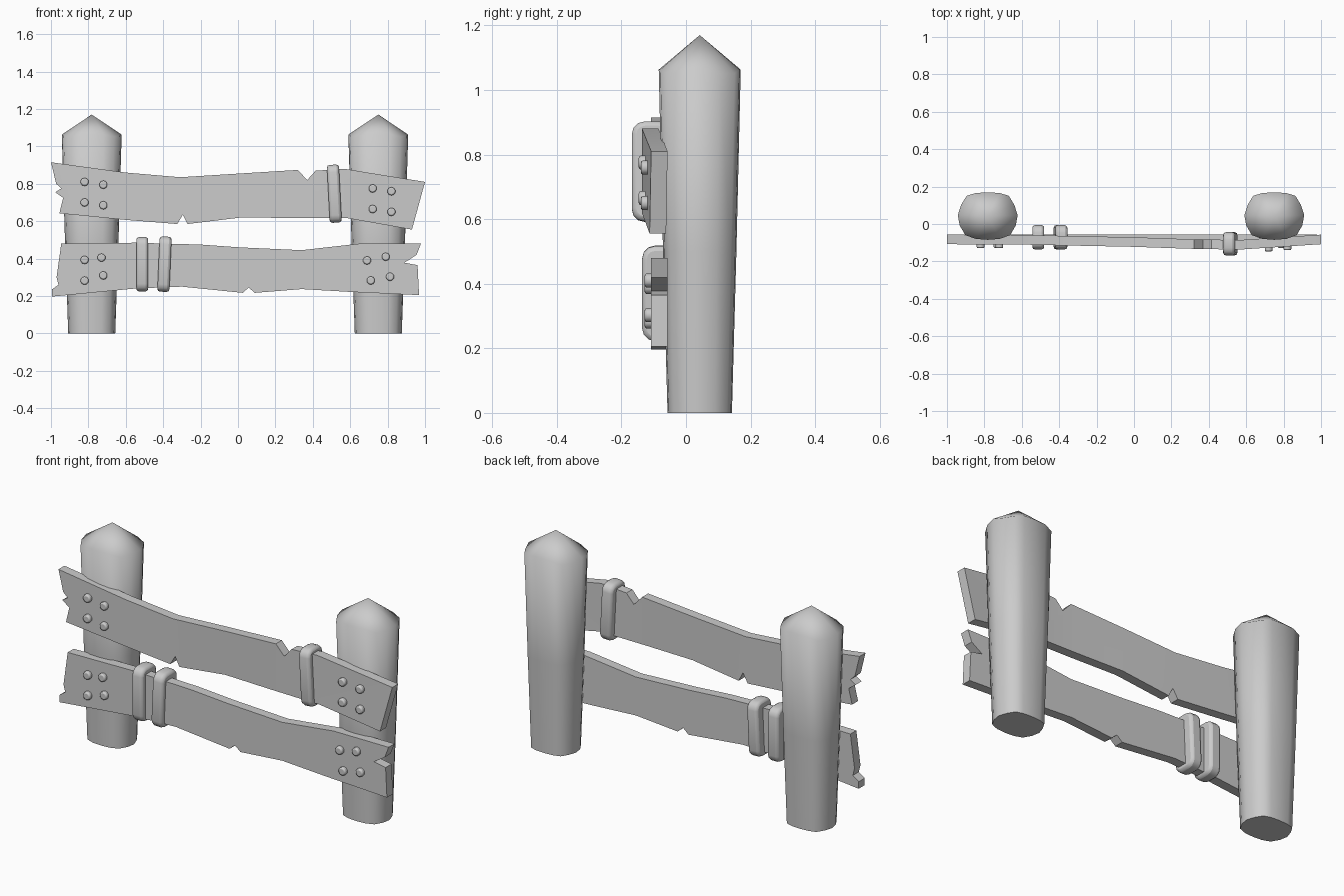
import bpy, bmesh
from math import radians
from mathutils import Vector, Matrix

if "Cube" in bpy.data.objects:
    bpy.data.objects.remove(bpy.data.objects["Cube"])


def finish(bm, name, angle=30, bevel=0, segments=1):
    bmesh.ops.recalc_face_normals(bm, faces=bm.faces[:])
    me = bpy.data.meshes.new(name)
    bm.to_mesh(me)
    bm.free()
    ob = bpy.data.objects.new(name, me)
    bpy.context.collection.objects.link(ob)
    bpy.ops.object.select_all(action='DESELECT')
    bpy.context.view_layer.objects.active = ob
    ob.select_set(True)
    if bevel:
        m = ob.modifiers.new("Bevel", 'BEVEL')
        m.width, m.segments = bevel, segments
        m.limit_method, m.angle_limit = 'ANGLE', radians(50)
    bpy.ops.object.shade_smooth_by_angle(angle=radians(angle))
    return ob


# Half cross-section of a post at its widest, mirrored in x: (x, y, rim drop)
HALF = [(0, .127, 0), (.065, .123, 0), (.113, .108, .012), (.142, .06, .012), (.16, .005, 0),
        (.15, -.05, .006), (.12, -.102, .012), (.065, -.122, 0), (0, -.127, 0)]
SECTION = HALF + [(-x, y, d) for x, y, d in HALF[-2:0:-1]]


def post(name, cx):
    bm = bmesh.new()
    cy = .0425
    rings = []
    for z, sc, drop in ((0, .785, 0), (.5, .895, 0), (1.063, 1, 1)):
        rings.append([bm.verts.new((cx + x * sc, cy + y * sc, z - d * drop)) for x, y, d in SECTION])
    n = len(SECTION)
    for a, b in zip(rings, rings[1:]):
        for i in range(n):
            bm.faces.new((a[i], a[(i + 1) % n], b[(i + 1) % n], b[i]))
    bm.faces.new(rings[0])
    tip = bm.verts.new((cx, cy, 1.17))
    for i in range(n):
        bm.faces.new((rings[-1][i], rings[-1][(i + 1) % n], tip))
    return finish(bm, name, 60)


post("left_post", -.782)
post("right_post", .75)


def offset(x, bend):
    for (x0, y0), (x1, y1) in zip(bend, bend[1:]):
        if x <= x1:
            return y0 + (y1 - y0) * (x - x0) / (x1 - x0)
    return bend[-1][1]


def plank(name, outline, bend):
    bm = bmesh.new()
    bm.faces.new([bm.verts.new((x, -.108, z)) for x, z in outline])
    # cut lines where the plank bends
    for x, _ in bend[1:-1]:
        bmesh.ops.bisect_plane(bm, geom=bm.verts[:] + bm.edges[:] + bm.faces[:], dist=1e-4,
                               plane_co=(x, 0, 0), plane_no=(1, 0, 0))
    ext = bmesh.ops.extrude_face_region(bm, geom=bm.faces[:], use_keep_orig=True)
    for v in ext["geom"]:
        if isinstance(v, bmesh.types.BMVert):
            v.co.y += .051
    for v in bm.verts:
        v.co.y += offset(v.co.x, bend)
    return finish(bm, name, 25)


UPPER_BEND = [(-1, 0), (-.6, -.002), (0, -.014), (.29, -.024), (.56, -.029), (1, 0)]
LOWER_BEND = [(-1, 0), (1, 0)]
plank("upper_plank",
      [(-1, .915), (-.6, .86), (-.31, .835), (.01, .855), (.32, .874), (.37, .82), (.415, .87),
       (.57, .88), (1, .81), (.93, .555), (.58, .617), (.01, .619), (-.27, .585), (-.295, .635),
       (-.325, .585), (-.6, .607), (-.955, .642), (-.935, .725), (-.977, .755), (-.945, .775),
       (-.972, .80)], UPPER_BEND)
plank("lower_plank",
      [(-.945, .48), (-.55, .485), (-.2, .475), (.01, .46), (.34, .445), (.65, .48), (.978, .48),
       (.955, .42), (.89, .378), (.96, .365), (.968, .205), (.6, .222), (.34, .237), (.09, .217),
       (.057, .245), (.025, .217), (-.3, .25), (-.55, .24), (-.995, .197), (-.995, .235),
       (-.96, .26), (-.97, .30)], LOWER_BEND)


def strap(name, x, z, height, y0, y1, tilt):
    bm = bmesh.new()
    bmesh.ops.create_cube(bm, size=1)
    bmesh.ops.scale(bm, vec=(.064, y1 - y0, height), verts=bm.verts[:])
    # round the corners of the loop
    corners = [e for e in bm.edges if abs((e.verts[0].co - e.verts[1].co).x) > .01]
    bmesh.ops.bevel(bm, geom=corners, offset=.04, segments=3, profile=.5, affect='EDGES')
    bm.transform(Matrix.Translation((x, (y0 + y1) / 2, z)) @ Matrix.Rotation(radians(tilt), 4, 'Y'))
    return finish(bm, name, 50, .014, 2)


strap("upper_strap", .515, .747, .31, -.168, -.044, -3)
strap("lower_strap_outer", -.512, .37, .29, -.136, -.006, 0)
strap("lower_strap_inner", -.393, .37, .295, -.136, -.006, 2.5)


def nail(name, x, z, y):
    bm = bmesh.new()
    bmesh.ops.create_cone(bm, cap_ends=True, segments=10, radius1=.022, radius2=.022, depth=.03,
                          matrix=Matrix.Translation((x, y - .005, z)) @ Matrix.Rotation(radians(90), 4, 'X'))
    return finish(bm, name, 50, .007, 2)


# four nail heads at each plank end
UPPER = [(-.82, .81), (-.72, .795), (-.82, .70), (-.72, .685),
         (.72, .775), (.82, .76), (.72, .665), (.82, .65)]
LOWER = [(-.82, .393), (-.73, .405), (-.82, .282), (-.72, .31),
         (.69, .39), (.79, .41), (.71, .283), (.813, .303)]
for label, spots, bend in (("upper", UPPER, UPPER_BEND), ("lower", LOWER, LOWER_BEND)):
    for i, (x, z) in enumerate(spots):
        nail(f"{label}_nail_{i + 1}", x, z, -.108 + offset(x, bend))
